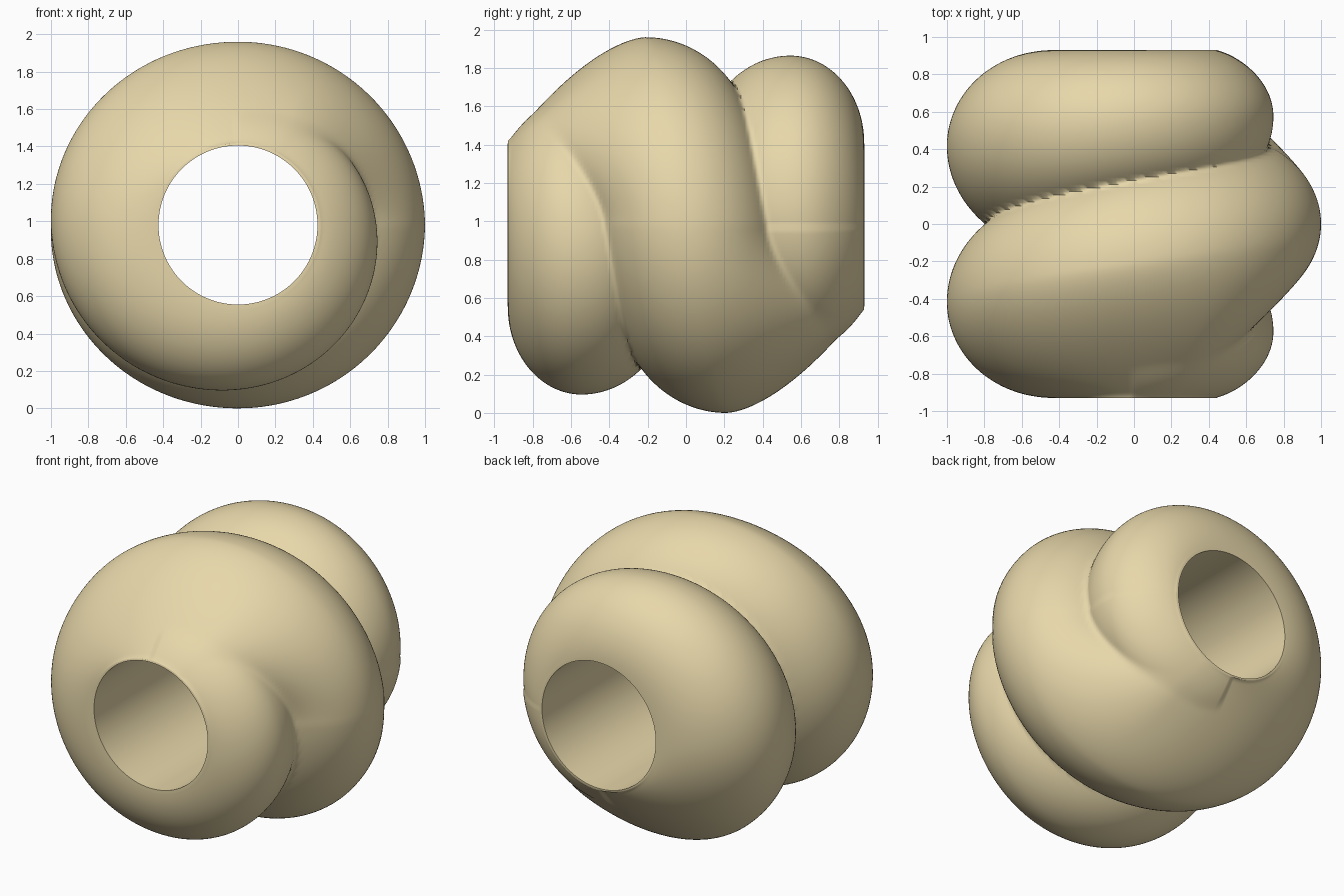
import bpy, bmesh, math

if "Cube" in bpy.data.objects:
    bpy.data.objects.remove(bpy.data.objects["Cube"])

HOLE, END, SEG, ROWS = 0.425, 0.93, 192, 150

# Coil keys every 90 degrees along the spiral, measured from its middle:
# axial offset, outer radius, inner half width, bulge power, bulge root
KEYS = [
    (0.00, 1.00, 0.485, 2.0, 0.5),
    (0.21, 0.98, 0.53, 1.6, 1.0),
    (0.42, 1.00, 0.53, 2.0, 0.5),
    (0.55, 0.88, 0.43, 2.0, 0.5),
    (0.58, 0.74, 0.37, 2.0, 0.7),
    (0.70, 0.60, 0.25, 2.0, 1.0),
]


def key_at(phi):
    """Smooth interpolation of the coil keys."""
    t = min(phi / 90, len(KEYS) - 1.0001)
    i = int(t)
    t -= i
    b, c = KEYS[i], KEYS[i + 1]
    a = KEYS[i - 1] if i else [2 * p - q for p, q in zip(b, c)]
    d = KEYS[i + 2] if i + 2 < len(KEYS) else [2 * q - p for p, q in zip(b, c)]
    return [0.5 * (2 * q + (r - p) * t + (2 * p - 5 * q + 4 * r - s) * t * t
                   + (3 * q - p - 3 * r + s) * t ** 3)
            for p, q, r, s in zip(a, b, c, d)]


def coil(phi, y):
    """Radius of one turn of the spiral at height y along the axis."""
    side = -1 if phi >= 0 else 1
    phi = abs(phi)
    off, rad, w_in, power, root = key_at(phi)
    s = min(phi / 65, 1)
    s = s * s * (3 - 2 * s)
    w_out = (1 - s) * 0.485 + s * (END - off)
    d = y * side - off
    u = abs(d) / (w_out if d > 0 else w_in)
    if d <= 0:
        f = math.sqrt(max(0, 1 - u * u))
        # both halves of the middle of the spiral are round
    else:
        f = max(0, 1 - u ** power) ** root
    return HOLE + (rad - HOLE) * f


def smooth_max(a, b, k=0.03):
    h = max(k - abs(a - b), 0)
    return max(a, b) + h * h / (4 * k)


def radius(deg, y):
    r = HOLE
    for turn in (-2, -1, 0, 1):
        phi = deg + 360 * turn
        if -450 <= phi <= 450:
            r = smooth_max(r, coil(phi, y))
    phi = deg - 720
    if phi >= -450:
        r = smooth_max(r, coil(phi, y))
    return r


# Spiral body: rings around the y axis, closed through the central hole
bm = bmesh.new()
rings = []
for j in range(ROWS + 1):
    y = END * math.sin(math.pi * (j / ROWS - 0.5))
    ring = []
    for i in range(SEG):
        deg = 360 * i / SEG
        r = HOLE if j in (0, ROWS) else radius(deg, y)
        a = math.radians(deg)
        ring.append(bm.verts.new((r * math.cos(a), y, 0.99 + r * math.sin(a))))
    rings.append(ring)
for j in range(ROWS + 1):
    lo, hi = rings[j], rings[(j + 1) % (ROWS + 1)]
    for i in range(SEG):
        k = (i + 1) % SEG
        bm.faces.new((lo[i], lo[k], hi[k], hi[i]))
bmesh.ops.recalc_face_normals(bm, faces=bm.faces)
low = min(v.co.z for v in bm.verts)
bmesh.ops.translate(bm, verts=bm.verts, vec=(0, 0, -low))

mesh = bpy.data.meshes.new("spiral_bead")
bm.to_mesh(mesh)
bm.free()
bead = bpy.data.objects.new("spiral_bead", mesh)
bpy.context.collection.objects.link(bead)

# Warm sand colour
mat = bpy.data.materials.new("sand")
mat.diffuse_color = (0.80, 0.68, 0.40, 1)
mat.use_nodes = True
mat.node_tree.nodes["Principled BSDF"].inputs["Base Color"].default_value = mat.diffuse_color
mesh.materials.append(mat)

bpy.context.view_layer.objects.active = bead
bead.select_set(True)
bpy.ops.object.shade_smooth_by_angle(angle=math.radians(65))
